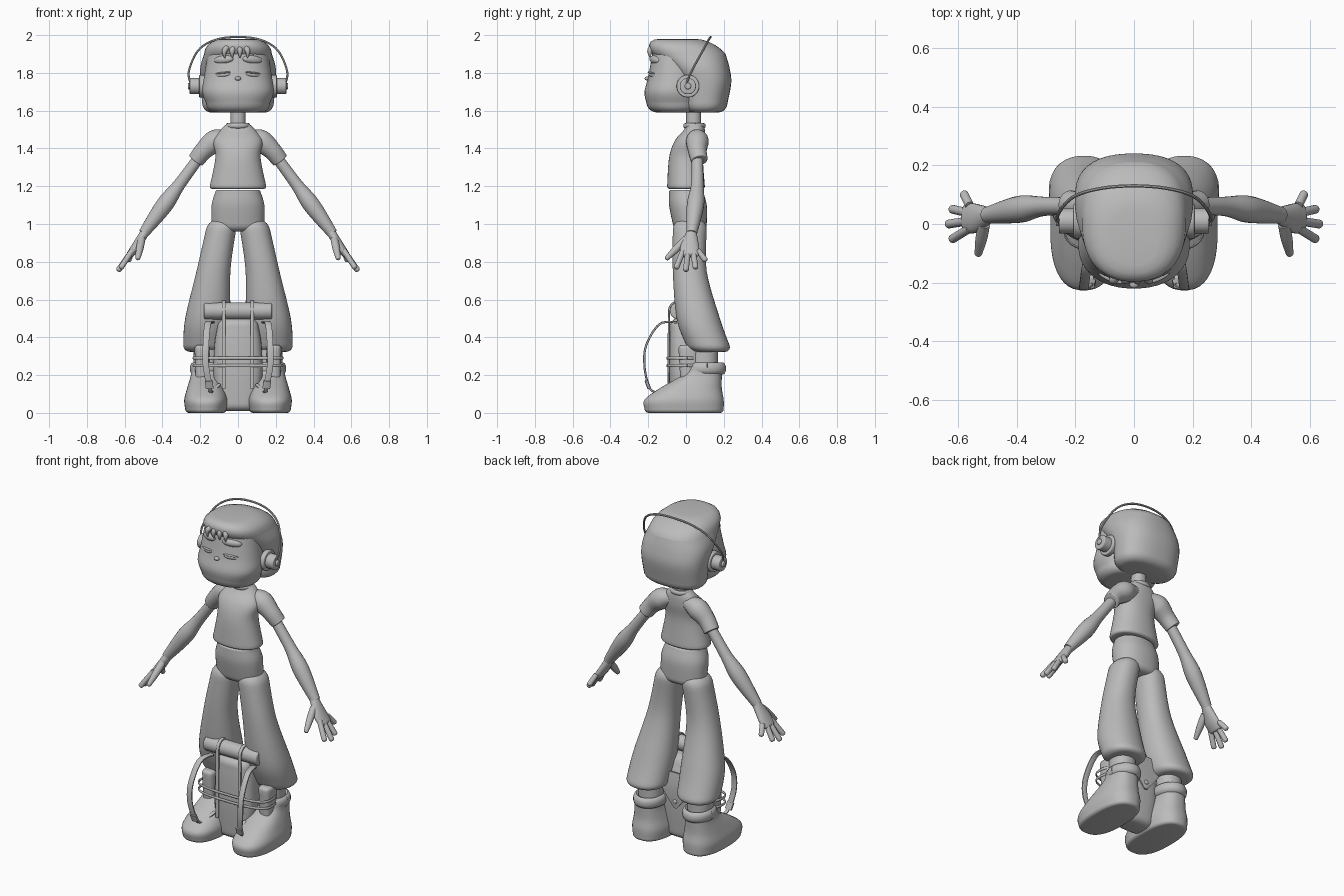
import bpy, bmesh, math
from mathutils import Vector, Matrix, Euler

if "Cube" in bpy.data.objects:
    bpy.data.objects.remove(bpy.data.objects["Cube"], do_unlink=True)

COLOUR = (.5, .5, .5, 1)
grey = bpy.data.materials.new("plain grey")
grey.use_nodes = True
grey.diffuse_color = COLOUR
grey.node_tree.nodes["Principled BSDF"].inputs["Base Color"].default_value = COLOUR

AXIS_X, AXIS_Y, AXIS_Z = Vector((1, 0, 0)), Vector((0, 1, 0)), Vector((0, 0, 1))
QUARTER = math.pi / 2


def finish(name, bm, mirror):
    """Turn a bmesh into a smooth shaded object, optionally mirrored."""
    bmesh.ops.recalc_face_normals(bm, faces=bm.faces)
    for face in bm.faces:
        face.smooth = True
    mesh = bpy.data.meshes.new(name)
    bm.to_mesh(mesh)
    bm.free()
    mesh.materials.append(grey)
    mesh.set_sharp_from_angle(angle=math.radians(40))
    obj = bpy.data.objects.new(name, mesh)
    bpy.context.scene.collection.objects.link(obj)
    if mirror:
        modifier = obj.modifiers.new("mirror", 'MIRROR')
        modifier.use_mirror_merge = False


def smooth(rows, steps):
    """Pass a Catmull-Rom spline through rows of any length."""
    rows = [Vector(row) for row in rows]
    result = []
    for i, (start, end) in enumerate(zip(rows, rows[1:])):
        before, after = rows[max(i - 1, 0)], rows[min(i + 2, len(rows) - 1)]
        into, out = (end - before) / 2, (after - start) / 2
        for step in range(steps):
            t = step / steps
            ease = t * t * (3 - 2 * t)
            result.append(start * (1 - ease) + end * ease
                          + into * (t * (1 - t) ** 2) - out * (t * t * (1 - t)))
    return result + rows[-1:]


def outline(sides, power):
    """Unit superellipse: power two is round, higher is boxier."""
    for i in range(sides):
        angle = math.tau * (i + .5) / sides
        c, s = math.cos(angle), math.sin(angle)
        yield (math.copysign(abs(c) ** (2 / power), c),
               math.copysign(abs(s) ** (2 / power), s))


def rounded_end(frames, radius):
    """Extra cross-sections that round over the last frame."""
    (previous, *_), (centre, u, v) = frames[-2:]
    direction = (centre - previous).normalized()
    for step in range(1, 6):
        angle = QUARTER * step / 5
        inset = radius * (1 - math.cos(angle))
        yield (centre + direction * radius * math.sin(angle),
               u * max(1 - inset / u.length, .05), v * max(1 - inset / v.length, .05))


def skin(name, frames, sides, power, mirror, ends):
    """Bridge cross-sections given as (centre, u vector, v vector)."""
    first, last = ends
    opening = list(rounded_end(frames[::-1], first)) if first else []
    closing = list(rounded_end(frames, last)) if last else []
    bm = bmesh.new()
    loops = [[bm.verts.new(centre + u * a + v * b) for a, b in outline(sides, power)]
             for centre, u, v in opening[::-1] + frames + closing]
    for low, high in zip(loops, loops[1:]):
        for i in range(sides):
            j = (i + 1) % sides
            bm.faces.new((low[i], low[j], high[j], high[i]))
    bm.faces.new(loops[0])
    bm.faces.new(loops[-1])
    finish(name, bm, mirror)


def stack(name, rings, x=0, sides=40, power=2.2, mirror=False, ends=(0, 0)):
    """Level rings from the bottom up: (z, front, back, half width[, centre x])."""
    frames = []
    for z, front, back, half, *centre_x in smooth(rings, 6):
        centre = Vector((*(centre_x or [x]), (front + back) / 2, z))
        frames.append((centre, AXIS_X * half, AXIS_Y * (back - front) / 2))
    skin(name, frames, sides, power, mirror, ends)


def sweep(name, points, ref=AXIS_Y, sides=20, power=2, mirror=False, ends=(0, 0), steps=6):
    """Rings along a path: (x, y, z, radius[, radius along ref])."""
    rows = smooth(points, steps)
    path = [row.to_3d() if len(row) < 4 else Vector(row[:3]) for row in rows]
    frames = []
    for i, row in enumerate(rows):
        ahead, behind = path[min(i + 1, len(path) - 1)], path[max(i - 1, 0)]
        along = (ahead - behind).normalized()
        v = (ref - along * ref.dot(along)).normalized()
        frames.append((path[i], v.cross(along) * row[3], v * row[-1]))
    skin(name, frames, sides, power, mirror, ends)


def ribbon(name, path, wide, thick=.006, mirror=True, steps=6):
    """Flat strap whose width lies along x."""
    sweep(name, [(*point, thick, wide) for point in path], ref=AXIS_X,
          sides=8, power=4, mirror=mirror, steps=steps)


def band(name, centre, rx, ry, thick, tall, power=2, mirror=False):
    """Closed level band around a superellipse."""
    x, y, z = centre
    points = [(x + a * rx, y + b * ry, z, thick, tall) for a, b in outline(40, power)]
    sweep(name, points + points[:1], ref=AXIS_Z, sides=10, mirror=mirror, steps=1)


def blob(name, place, size, turn=(0, 0, 0), mirror=False):
    bm = bmesh.new()
    matrix = Matrix.LocRotScale(Vector(place), Euler(turn), Vector(size))
    bmesh.ops.create_uvsphere(bm, u_segments=24, v_segments=14, radius=1, matrix=matrix)
    finish(name, bm, mirror)


# Head, face and hair
stack("face", [(1.64, -.21, .08, .17), (1.7, -.22, .08, .19), (1.78, -.2, .08, .18),
               (1.9, -.18, .08, .16)], ends=(.05, .05))
stack("hair", [(1.64, -.02, .22, .19), (1.75, -.04, .24, .2), (1.83, -.1, .23, .2),
               (1.9, -.18, .21, .18)], power=2.4, ends=(.05, .1))
stack("neck", [(1.48, 0, .08, .04), (1.65, 0, .08, .04)])
FACE_TURN = (0, .1, .4)
blob("eyes", (.08, -.18, 1.79), (.04, .012, .012), FACE_TURN, mirror=True)
blob("eyelids", (.08, -.183, 1.8), (.044, .012, .005), FACE_TURN, mirror=True)
blob("eyebrows", (.076, -.165, 1.87), (.056, .02, .022), FACE_TURN, mirror=True)
blob("nose", (0, -.205, 1.77), (.016, .014, .011))
for side, tip in zip(("outer_right", "right", "left", "outer_left"), (-.07, -.03, .01, .05)):
    sweep("fringe_" + side, [(tip / 2, -.16, 1.95, .01), (tip, -.19, 1.92, .015),
                             (tip, -.19, 1.88, .003)])

# Headphones
for name, inner, outer, radius in (("ear_pads", .18, .2, .06), ("ear_shells", .2, .25, .043),
                                   ("ear_hubs", .25, .26, .017)):
    sweep(name, [(inner, .01, 1.73, radius), (outer, .01, 1.73, radius)], sides=32,
          mirror=True, ends=(0, .006))
arc = [(.25, 0, 1.74), (.26, .03, 1.81), (.21, .09, 1.92), (.12, .12, 1.975)]
arc += [(0, .13, 1.99)] + [(-x, y, z) for x, y, z in reversed(arc)]
sweep("headband", [(*point, .006) for point in arc], sides=8)

# Shirt
stack("shirt", [(1.2, -.1, .1, .15), (1.35, -.09, .09, .12), (1.44, -.06, .1, .13),
                (1.5, -.01, .1, .09), (1.53, 0, .09, .06)], ends=(.015, 0))
band("collar", (0, .045, 1.52), .056, .05, .01, .014)
sweep("sleeves", [(.06, .06, 1.46, .04), (.12, .06, 1.44, .06, ), (.18, .06, 1.39, .05),
                  (.22, .07, 1.34, .045)], mirror=True, ends=(.03, .005))

# Arms and hands
sweep("arms", [(.2, .06, 1.36, .03), (.31, .06, 1.21, .033), (.39, .05, 1.1, .046),
               (.5, .03, .95, .028)], mirror=True)
sweep("palms", [(.49, .03, .96, .024, .026), (.54, .02, .88, .024, .05),
                (.57, .02, .84, .02, .05)], mirror=True, ends=(0, .015))
for k, finger in enumerate(("index", "middle", "ring", "little")):
    shorter = .013 * (k - 1) ** 2
    sweep(finger + "_fingers", [(.56, .026 * k - .015, .86, .015),
                                (.63 - shorter, .05 * (k - 1), .76 + shorter, .015)],
          mirror=True, ends=(0, .012))
sweep("thumbs", [(.51, 0, .92, .02), (.52, -.05, .87, .02), (.53, -.1, .82, .013)],
      mirror=True, ends=(0, .01))

# Trousers
stack("hips", [(1, -.07, .11, .14), (1.1, -.09, .11, .14), (1.17, -.09, .09, .12)],
      ends=(.04, .01))
stack("trouser_legs", [(.36, 0, .23, .12, .17), (.5, -.05, .18, .12, .16),
                       (.75, -.07, .11, .09, .13), (.97, -.07, .11, .08, .09)],
      mirror=True, ends=(.04, .06))

# Boots
stack("boots", [(.02, -.22, .2, .11), (.07, -.22, .2, .115), (.13, -.14, .19, .1),
                (.2, -.02, .19, .08), (.24, .01, .19, .08)],
      x=.17, power=2.5, mirror=True, ends=(.02, 0))
stack("boot_liners", [(.2, .02, .17, .07), (.36, .02, .17, .07)], x=.165, mirror=True)
band("boot_cuffs", (.165, .105, .235), .073, .09, .018, .032, mirror=True)

# Backpack body, pockets and bedroll
stack("pack_body", [(.05, -.08, .08, .11), (.2, -.09, .09, .13), (.36, -.09, .09, .125),
                    (.45, -.085, .06, .11)], power=3, ends=(.04, .05))
stack("pack_pockets", [(.17, -.03, .06, .035), (.34, -.04, .07, .04)],
      x=.19, power=3, mirror=True, ends=(.02, .02))
sweep("bedroll", [(-.17, -.04, .54, .045), (.17, -.04, .54, .045)], sides=32,
      ends=(.01, .01))
sweep("rear_flap", [(0, .09, .42, .006, .1), (0, .1, .33, .006, .1), (0, .1, .21, .006, .01)],
      ref=AXIS_X, sides=8, power=4)
blob("flap_button", (0, .107, .25), (.013, .008, .013))

# Backpack straps
for name, height in (("lower_belt", .25), ("upper_belt", .29)):
    band(name, (0, -.01, height), .237, .09, .004, .008, power=3)
over = [(.075, -.04 - .05 * math.sin(a), .54 + .05 * math.cos(a))
        for a in (QUARTER * k / 4 for k in range(-4, 5))]
ribbon("bedroll_straps", over + [(.075, -.093, .13)], .01, steps=1)
ribbon("shoulder_straps", [(.14, -.05, .48), (.16, -.14, .47), (.17, -.21, .36),
                           (.17, -.22, .25), (.15, -.2, .14)], .017)
ribbon("strap_buckles", [(.155, -.21, .17), (.15, -.195, .13)], .021, thick=.01)
ribbon("strap_tails", [(.15, -.2, .14), (.14, -.16, .11), (.1, -.08, .15)], .01)
